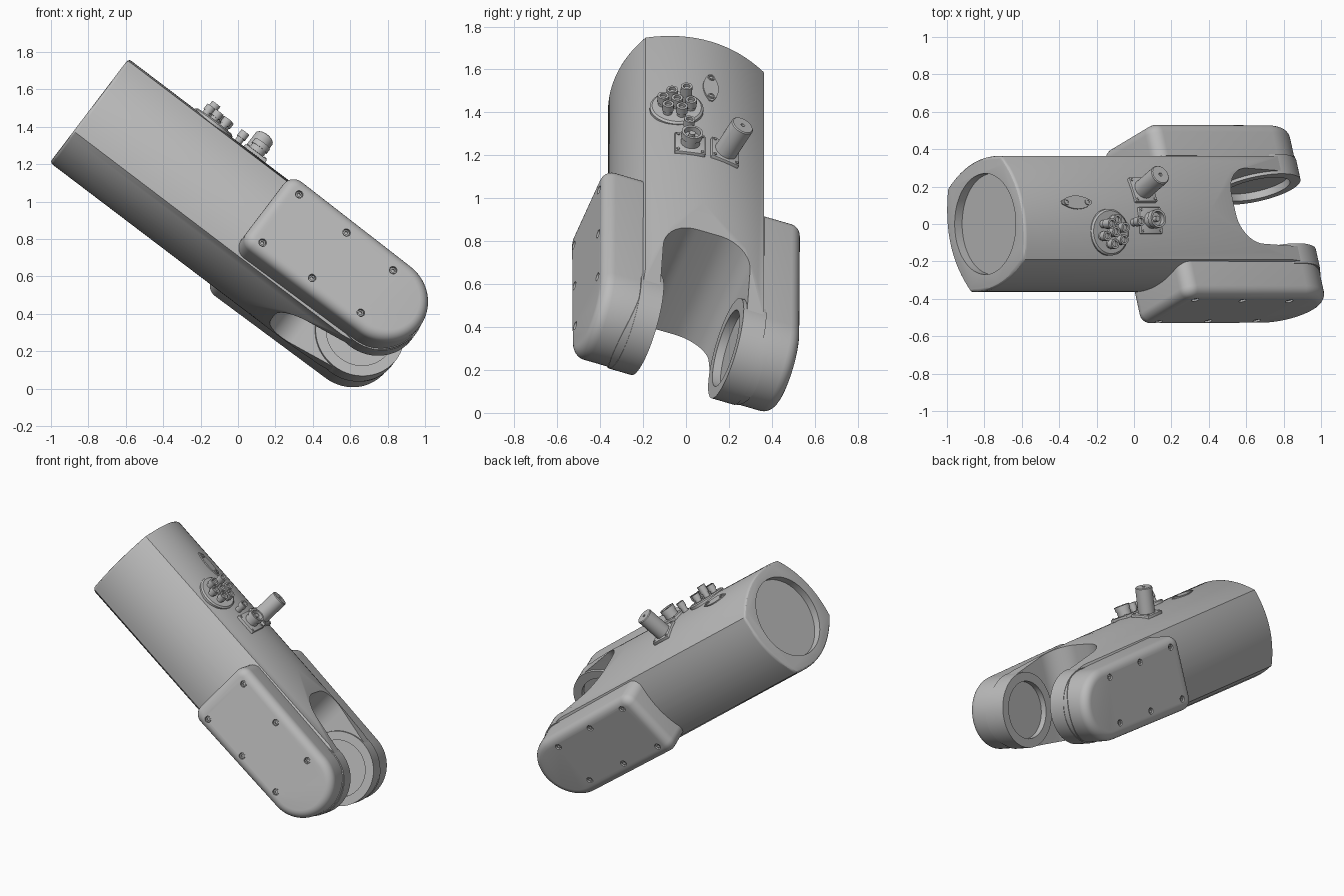
import bpy, bmesh, math
from mathutils import Matrix, Vector

if "Cube" in bpy.data.objects:
    bpy.data.objects.remove(bpy.data.objects["Cube"], do_unlink=True)

grey = bpy.data.materials.new("plain_grey")
grey.use_nodes = True
grey.diffuse_color = (0.5, 0.5, 0.5, 1)
grey.node_tree.nodes["Principled BSDF"].inputs["Base Color"].default_value = (0.5, 0.5, 0.5, 1)

# Arm frame: X runs along the arm, Y is the hinge axis, Z the top side
FRAME = (Matrix.Translation((0.427, 0, 0.558)) @ Matrix.Rotation(math.radians(37.2), 4, 'Y')
         @ Matrix.Rotation(math.radians(-20), 4, 'X'))
HALF_W, HALF_T, SAG_T, SAG_W = 0.294, 0.253, 0.083, 0.054
START, HINGE, R = -1.535, 0.335, 0.236


def finish(bm, name, matrix=Matrix()):
    bmesh.ops.recalc_face_normals(bm, faces=bm.faces)
    mesh = bpy.data.meshes.new(name)
    bm.to_mesh(mesh)
    bm.free()
    mesh.materials.append(grey)
    ob = bpy.data.objects.new(name, mesh)
    bpy.context.collection.objects.link(ob)
    ob.matrix_world = FRAME @ matrix
    smooth(ob)
    return ob


def smooth(ob):
    ob.data.shade_smooth()
    ob.data.set_sharp_from_angle(angle=math.radians(30))


def prism(name, points, place, lo, hi):
    """Extrude a 2D outline; place(a, b, h) gives the 3D position."""
    bm = bmesh.new()
    low, high = ([bm.verts.new(place(a, b, h)) for a, b in points] for h in (lo, hi))
    bm.faces.new(low)
    bm.faces.new(high)
    for i in range(len(points)):
        j = (i + 1) % len(points)
        bm.faces.new((low[i], low[j], high[j], high[i]))
    return finish(bm, name)


def lathe(name, profile, matrix, n=32):
    """Turn a (radius, height) profile round Z and cap both ends."""
    bm = bmesh.new()
    rings = [[bm.verts.new((r * math.cos(k * math.tau / n), r * math.sin(k * math.tau / n), h))
              for k in range(n)] for r, h in profile]
    for a, b in zip(rings, rings[1:]):
        for k in range(n):
            m = (k + 1) % n
            bm.faces.new((a[k], a[m], b[m], b[k]))
    bm.faces.new(rings[0])
    bm.faces.new(rings[-1])
    return finish(bm, name, matrix)


def apply_all(ob):
    bpy.context.view_layer.update()
    dg = bpy.context.evaluated_depsgraph_get()
    mesh = bpy.data.meshes.new_from_object(ob.evaluated_get(dg))
    ob.modifiers.clear()
    ob.data = mesh
    smooth(ob)


def bevel(ob, width, segments, angle):
    mod = ob.modifiers.new("bevel", 'BEVEL')
    mod.width, mod.segments, mod.limit_method = width, segments, 'ANGLE'
    mod.angle_limit = math.radians(angle)
    apply_all(ob)


def cut(ob, cutter, operation='DIFFERENCE'):
    mod = ob.modifiers.new("cut", 'BOOLEAN')
    mod.object, mod.operation, mod.solver = cutter, operation, 'EXACT'
    apply_all(ob)
    bpy.data.objects.remove(cutter, do_unlink=True)


def arc(cx, cy, r, a0, a1, n):
    return [(cx + r * math.cos(math.radians(a0 + (a1 - a0) * i / n)),
             cy + r * math.sin(math.radians(a0 + (a1 - a0) * i / n))) for i in range(n + 1)]


def top_height(w):
    return HALF_T + SAG_T * (1 - (w / HALF_W) ** 2)


def mount(u, w):
    """Frame standing on the curved top at a given place."""
    slope = -2 * SAG_T * w / HALF_W ** 2
    return Matrix.Translation((u, w, top_height(w))) @ Matrix.Rotation(math.atan(slope), 4, 'X')


# Body: four bowed sides, soft end rim
steps = [-1 + i / 8 for i in range(16)]
top = [(-s * HALF_W, top_height(s * HALF_W)) for s in steps]
side = [(-HALF_W - SAG_W * (1 - s * s), -s * HALF_T) for s in steps]
section = top + side + [(-a, -b) for a, b in top + side]
body = prism("arm_body", section, lambda a, b, h: (h, a, b), START, 0.7)
bevel(body, 0.018, 3, 60)

# Forks taper towards round tips
tip = [(-3, 0.5), (-3, -0.5), (-0.6, -0.5), (-0.3, -0.34)] + arc(HINGE, 0, R + 0.004, -84, 84, 32)
tip += [(-0.3, 0.34), (-0.6, 0.5)]
cut(body, prism("tip_cutter", tip, lambda a, b, h: (a, h, b), -1, 1), 'INTERSECT')

# Round-cornered slot between the forks
slot_w, slot_r, slot_u = 0.215, 0.16, -0.085
slot = ([(1, slot_w)] + arc(slot_u + slot_r, slot_w - slot_r, slot_r, 90, 180, 12)
        + arc(slot_u + slot_r, slot_r - slot_w, slot_r, 180, 270, 12) + [(1, -slot_w)])
cut(body, prism("slot_cutter", slot, lambda a, b, h: (a, b, h), -1, 1))

# Round socket in the closed end
socket = Matrix.Translation((START, 0, 0)) @ Matrix.Rotation(math.pi / 2, 4, 'Y')
cut(body, lathe("socket_cutter", [(0.27, -0.1), (0.27, 0.05)], socket, 64))

# Hinge covers with screws, and hinge rings, on both sides
c, half = 0.07, 0.245
outline = (arc(HINGE, 0, R, -89, 89, 32) + arc(-0.47 + c, half - c, c, 91, 180, 8)
           + arc(-0.47 + c, c - half, c, 180, 269, 8))
for label, s in (("right", -1), ("left", 1)):
    cover = prism(label + "_hinge_cover", outline, lambda a, b, h: (a, h * s, b), 0.3, 0.492)
    bm = bmesh.new()
    bm.from_mesh(cover.data)
    rim = [e for e in bm.edges if all(abs(v.co.y) > 0.49 for v in e.verts)]
    bmesh.ops.bevel(bm, geom=rim, offset=0.055, segments=6, profile=0.5, affect='EDGES')
    bm.to_mesh(cover.data)
    bm.free()
    smooth(cover)
    out = Matrix.Rotation(-s * math.pi / 2, 4, 'X')
    for u, t in ((-0.37, 0.172), (-0.045, 0.162), (0.275, 0.152)):
        for sign in (-1, 1):
            # rows sit slightly off the middle, opposite on the two covers
            spot = Matrix.Translation((u, s * 0.492, sign * t + s * 0.008)) @ out
            cut(cover, lathe("screw_cutter", [(0.021, -0.025), (0.021, 0.02)], spot, 20))
            lathe(label + "_cover_screw", [(0.017, -0.03), (0.017, -0.008), (0.009, -0.008),
                                           (0.009, -0.018)], spot, 16)
    hinge = Matrix.Translation((HINGE, 0, 0)) @ out
    cut(body, lathe("bore_cutter", [(0.185, 0.1), (0.185, 0.24)], hinge, 64))
    lathe(label + "_hinge_ring", [(R + 0.007, 0.31), (R + 0.007, 0.198), (0.185, 0.198),
                                  (0.185, 0.238)], hinge, 64)


def pin(name, base, r, h):
    lathe(name, [(r * 0.8, -0.02), (r * 0.8, h * 0.45), (r, h * 0.45), (r, h), (r * 0.6, h),
                 (r * 0.6, h - 0.015)], base, 16)


# Round connector with a cluster of pins
base = mount(-0.965, -0.16)
lathe("connector_disc", [(0.125, -0.04), (0.125, 0.004), (0.115, 0.012)], base, 48)
for k in range(7):
    a = k * math.tau / 6 + 0.35
    r = 0 if k == 6 else 0.066
    spot = base @ Matrix.Translation((r * math.cos(a), r * math.sin(a), 0))
    pin("connector_pin", spot, 0.027, 0.095 if k == 2 else 0.065)

# Single pin beside the disc
pin("single_pin", mount(-0.80, -0.11), 0.026, 0.07)

# Two square flanges: a short socket and a tall plug
q = 0.072
square = [(-q, -q), (q, -q), (q, q), (-q, q)]
for name, u, w in (("short_socket", -0.69, -0.1), ("tall_plug", -0.70, 0.07)):
    base = mount(u, w)
    flange = prism(name + "_flange", square, lambda a, b, h: base @ Vector((a, b, h)), -0.03, 0.015)
    bevel(flange, 0.006, 2, 40)
    for x in (-1, 1):
        for y in (-1, 1):
            corner = base @ Matrix.Translation((x * 0.057, y * 0.057, 0.012))
            lathe(name + "_bolt", [(0.008, 0), (0.008, 0.008)], corner, 10)
    if name == "short_socket":
        lathe(name, [(0.045, 0), (0.045, 0.05), (0.05, 0.05), (0.05, 0.08), (0.038, 0.08),
                     (0.038, 0.05), (0.015, 0.05), (0.015, 0.075)], base)
    else:
        lathe(name, [(0.055, 0), (0.055, 0.18), (0.05, 0.185), (0.01, 0.185), (0.01, 0.17)], base)

# Pointed oval plate with two screws
base = mount(-1.163, 0)
bow = [(-0.1 + 0.2 * i / 12, 0.03 * (1 - (i / 6 - 1) ** 2) + 0.008) for i in range(13)]
oval = bow + [(-a, -b) for a, b in bow]
prism("oval_plate", oval, lambda a, b, h: base @ Vector((a, b, h)), -0.02, 0.006)
for x in (-0.07, 0.07):
    lathe("oval_plate_screw", [(0.017, 0), (0.017, 0.012), (0.01, 0.012), (0.01, 0.008)],
          base @ Matrix.Translation((x, 0, 0)), 16)
